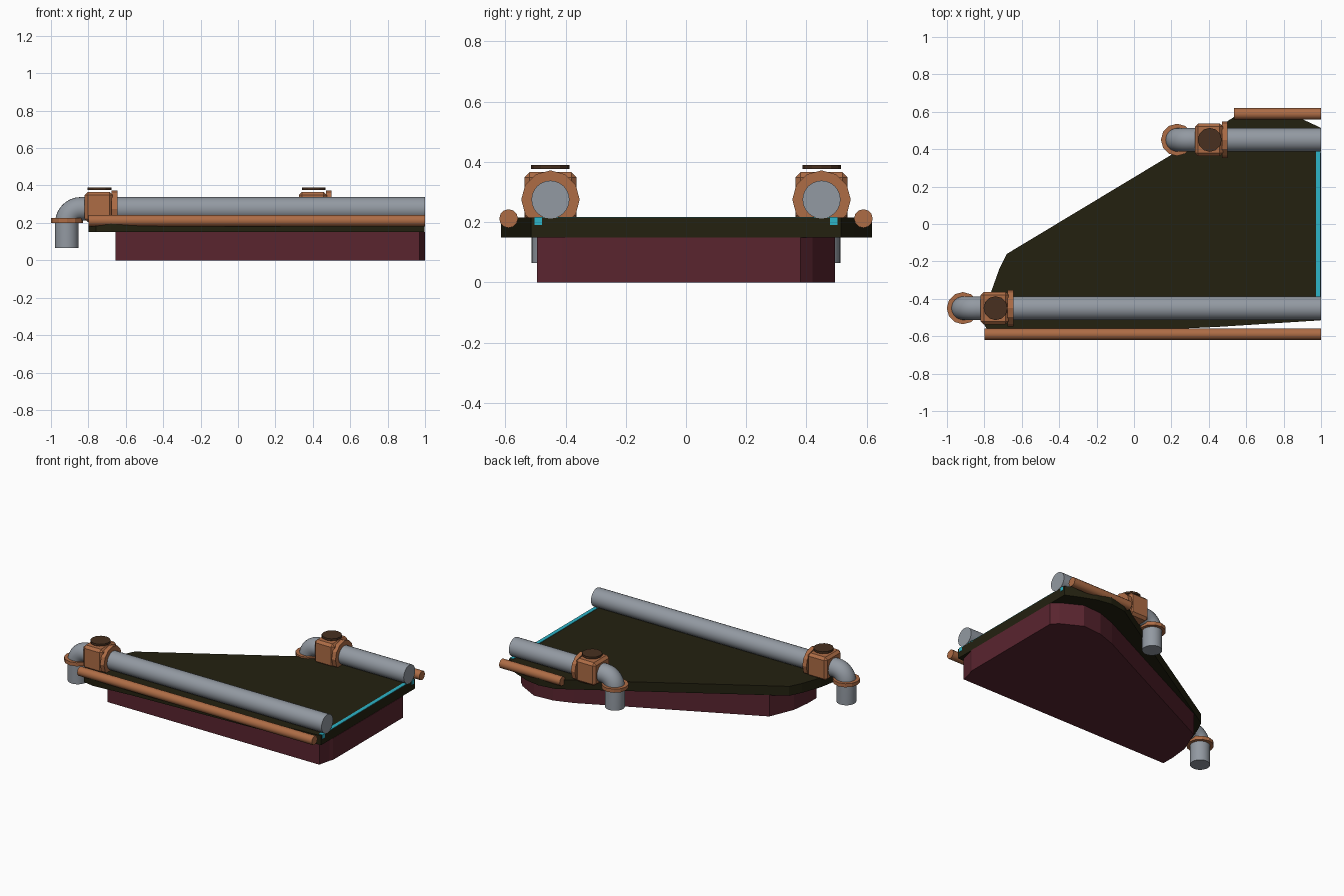
import bpy, bmesh, math
from mathutils import Matrix, Vector

if "Cube" in bpy.data.objects:
    bpy.data.objects.remove(bpy.data.objects["Cube"])


def material(name, rgb):
    m = bpy.data.materials.new(name)
    m.use_nodes = True
    col = (*rgb, 1)
    m.diffuse_color = col
    m.node_tree.nodes["Principled BSDF"].inputs["Base Color"].default_value = col
    return m


GREY = material("pipe grey", (0.29, 0.32, 0.36))
COPPER = material("copper", (0.42, 0.15, 0.06))
OLIVE = material("dark olive", (0.017, 0.015, 0.005))
MAROON = material("maroon", (0.10, 0.018, 0.028))
CYAN = material("cyan", (0.026, 0.46, 0.58))
BROWN = material("dark brown", (0.065, 0.03, 0.014))


def finish(name, bm, mat, smooth=False):
    bmesh.ops.recalc_face_normals(bm, faces=bm.faces)
    me = bpy.data.meshes.new(name)
    bm.to_mesh(me)
    bm.free()
    me.materials.append(mat)
    ob = bpy.data.objects.new(name, me)
    bpy.context.collection.objects.link(ob)
    if smooth:
        bpy.ops.object.select_all(action="DESELECT")
        ob.select_set(True)
        bpy.context.view_layer.objects.active = ob
        bpy.ops.object.shade_smooth_by_angle(angle=math.radians(40))
    return ob


def slab(name, outline, z0, z1, mat):
    bm = bmesh.new()
    face = bm.faces.new([bm.verts.new((x, y, z0)) for x, y in outline])
    ext = bmesh.ops.extrude_face_region(bm, geom=[face])["geom"]
    verts = [v for v in ext if isinstance(v, bmesh.types.BMVert)]
    bmesh.ops.translate(bm, verts=verts, vec=(0, 0, z1 - z0))
    return finish(name, bm, mat)


def box(name, lo, hi, mat, bevel=0):
    lo, hi = Vector(lo), Vector(hi)
    bm = bmesh.new()
    bmesh.ops.create_cube(bm, size=1, matrix=Matrix.Translation((lo + hi) / 2)
                          @ Matrix.Diagonal((*(hi - lo), 1)))
    if bevel:
        bmesh.ops.bevel(bm, geom=bm.edges[:], offset=bevel, segments=1, affect="EDGES")
    return finish(name, bm, mat)


def tube(name, path, radius, mat, sides=24, smooth=True):
    """Sweep a circle along a path lying in an x-z plane."""
    bm = bmesh.new()
    pts = [Vector(p) for p in path]
    rings = []
    for i, p in enumerate(pts):
        t = (pts[min(i + 1, len(pts) - 1)] - pts[max(i - 1, 0)]).normalized()
        u = Vector((0, 1, 0))
        v = t.cross(u)
        angles = [math.tau * k / sides for k in range(sides)]
        rings.append([bm.verts.new(p + radius * (u * math.cos(a) + v * math.sin(a)))
                      for a in angles])
    for a, b in zip(rings, rings[1:]):
        for k in range(sides):
            n = (k + 1) % sides
            bm.faces.new((a[k], a[n], b[n], b[k]))
    bm.faces.new(rings[0])
    bm.faces.new(rings[-1])
    return finish(name, bm, mat, smooth)


# Hull and the wider deck plate on top of it
slab("hull", [(1, -.385), (.99, -.41), (.97, -.495), (-.655, -.495), (-.655, -.4),
              (-.64, -.27), (-.57, -.1), (.55, .44), (.68, .485), (.82, .495),
              (.96, .42), (1, .38)], 0, .15, MAROON)
slab("deck", [(.998, -.515), (.45, -.55), (-.4, -.59), (-.68, -.615), (-.76, -.6),
              (-.8, -.54), (-.77, -.38), (-.72, -.24), (-.68, -.16), (.2, .37),
              (.5, .55), (.58, .6), (.7, .617), (.8, .6), (.9, .56), (.998, .515)],
     .15, .215, OLIVE)

# Light strip along the deck edge with a tab at each end
box("light_strip", (.972, -.5, .212), (.998, .5, .218), CYAN)

R, AXIS_Z, BEND = .063, .275, .075
for side, s, shift in (("front", -1, 0), ("back", 1, 1.145)):
    y = s * .45
    box(side + "_light_tab", (.972, s * .49 - .0125, .19), (1, s * .49 + .0125, .2175), CYAN)

    # Side rail
    tube(side + "_rail", [((-.8 if s < 0 else .535), s * .589, .212), (1, s * .589, .212)],
         .031, COPPER, 12)

    # Main pipe with its downward elbow
    foot_x = shift - .915
    arc = []
    for i in range(9):
        a = math.pi / 2 * i / 8
        arc.append((foot_x + BEND * (1 - math.sin(a)), y, AXIS_Z - BEND * (1 - math.cos(a))))
    tube(side + "_pipe", [(1, y, AXIS_Z)] + arc + [(foot_x, y, .065)], R, GREY)
    tube(side + "_foot_flange", [(foot_x, y, .2), (foot_x, y, .225)], .086, COPPER, 12, False)

    # Valve body, round collar and cap
    cx = shift - .74
    box(side + "_valve_body", (cx - .08, y - .087, .205), (cx + .07, y + .087, .366),
        COPPER, .017)
    tube(side + "_valve_collar", [(cx + .065, y, AXIS_Z), (cx + .095, y, AXIS_Z)],
         .097, COPPER, 12, False)
    tube(side + "_valve_cap", [(cx, y, .376), (cx, y, .39)], .064, BROWN, 12, False)
